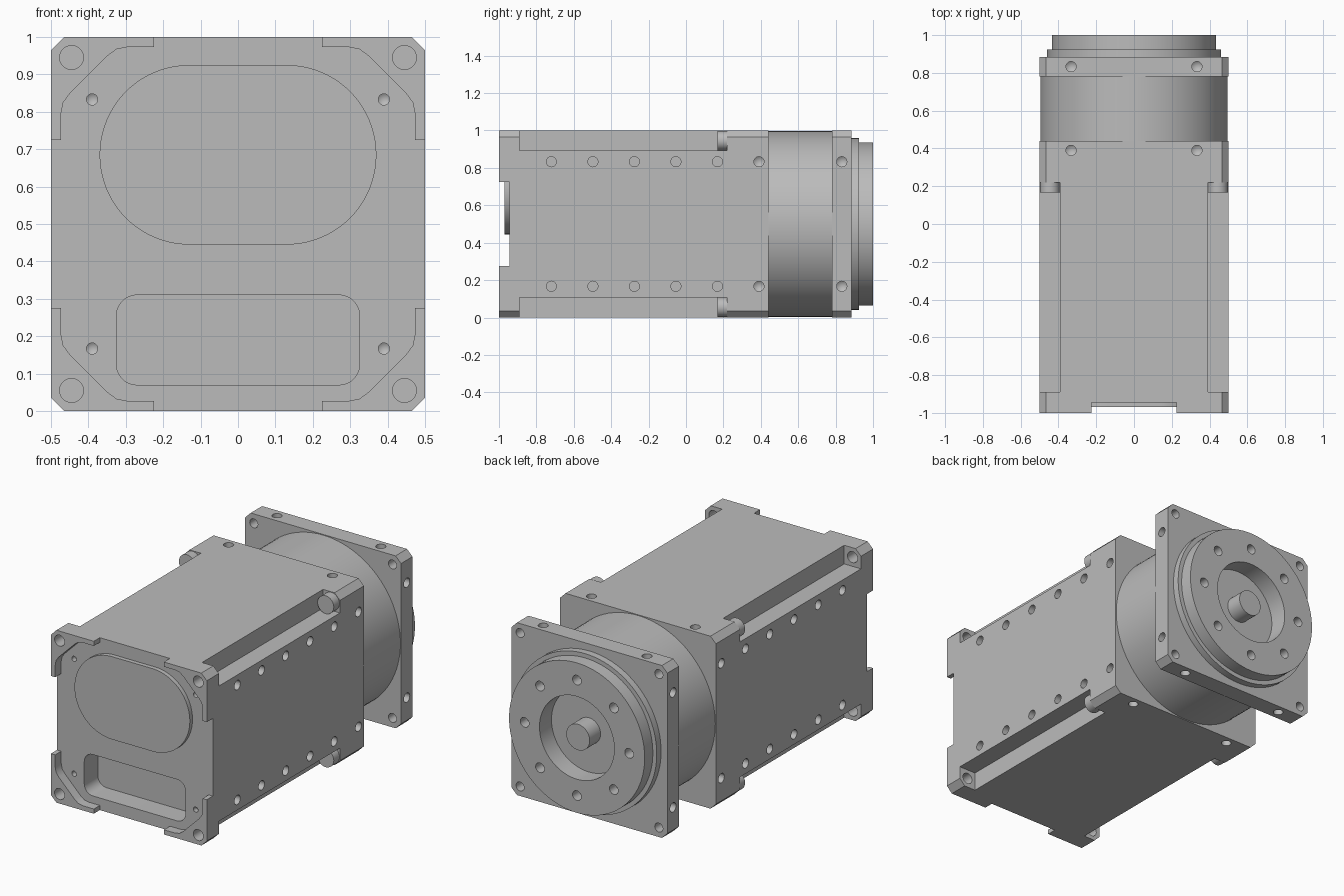
import bpy, bmesh, math
from mathutils import Vector

cube = bpy.data.objects.get("Cube")
if cube:
    bpy.data.objects.remove(cube, do_unlink=True)

metal = bpy.data.materials.new("grey_metal")
metal.use_nodes = True
GREY = (0.5, 0.5, 0.5, 1)
metal.diffuse_color = GREY
metal.node_tree.nodes["Principled BSDF"].inputs["Base Color"].default_value = GREY

MID = 0.5            # height of the long axis
BOLT = 0.445         # corner bolt offset from the axis
SIGNS = (-1, 1)
CORNERS = [(a, b) for a in SIGNS for b in SIGNS]
X, Y, Z = Vector((1, 0, 0)), Vector((0, 1, 0)), Vector((0, 0, 1))


def prism(bm, outline, y0, y1, cx=0, cz=MID):
    """Extrude an x-z outline along y."""
    face = bm.faces.new([bm.verts.new((cx + u, y0, cz + v)) for u, v in outline])
    top = bmesh.ops.extrude_face_region(bm, geom=[face])["geom"]
    verts = [g for g in top if isinstance(g, bmesh.types.BMVert)]
    bmesh.ops.translate(bm, verts=verts, vec=(0, y1 - y0, 0))


def lathe(bm, origin, axis, profile, sides=32):
    """Revolve (radius, distance) points round an axis, capping the ends."""
    turn = axis.to_track_quat('Z', 'Y')
    rings = []
    for r, d in profile:
        count = sides if r > 0 else 1
        rings.append([bm.verts.new(Vector(origin) + turn @ Vector((
            r * math.cos(math.tau * i / sides), r * math.sin(math.tau * i / sides), d)))
            for i in range(count)])
    for a, b in zip(rings, rings[1:]):
        for i in range(sides):
            j = (i + 1) % sides
            quad = [a[i % len(a)], a[j % len(a)], b[j % len(b)], b[i % len(b)]]
            bm.faces.new(list(dict.fromkeys(quad)))
    for ring in (rings[0], rings[-1]):
        if len(ring) > 1:
            bm.faces.new(ring)


def hole(bm, origin, inward, r=0.027, depth=0.06, tip=0.0):
    """Drill cutter, with a conical tip when asked for."""
    profile = [(r, -0.02), (r, depth)]
    if tip:
        profile.append((0, depth + tip))
    lathe(bm, origin, inward, profile, 24)


def rounded(w, h, r, steps=12):
    """Rounded rectangle outline from half sizes."""
    pts = []
    for k, (sx, sy) in enumerate([(1, 1), (-1, 1), (-1, -1), (1, -1)]):
        for i in range(steps + 1):
            a = math.pi / 2 * (k + i / steps)
            p = (sx * (w - r) + r * math.cos(a), sy * (h - r) + r * math.sin(a))
            if not pts or math.dist(p, pts[-1]) > 1e-4:
                pts.append(p)
    if math.dist(pts[0], pts[-1]) < 1e-4:
        pts.pop()
    return pts


def mirrored(quarter):
    """Mirror one quarter outline (from +x to +z) into all four."""
    half = quarter + [(-u, v) for u, v in reversed(quarter)]
    return half + [(-u, -v) for u, v in half]


def make(name, bm):
    bmesh.ops.recalc_face_normals(bm, faces=bm.faces[:])
    mesh = bpy.data.meshes.new(name)
    bm.to_mesh(mesh)
    bm.free()
    mesh.materials.append(metal)
    ob = bpy.data.objects.new(name, mesh)
    bpy.context.collection.objects.link(ob)
    return ob


def activate(ob):
    bpy.ops.object.select_all(action='DESELECT')
    ob.select_set(True)
    bpy.context.view_layer.objects.active = ob


def cut(ob, bm):
    """Subtract a cutter mesh, then discard it."""
    tool = make("cutter", bm)
    tool.hide_render = True
    activate(ob)
    mod = ob.modifiers.new("cut", 'BOOLEAN')
    mod.operation, mod.solver, mod.object = 'DIFFERENCE', 'EXACT', tool
    bpy.ops.object.modifier_apply(modifier=mod.name)
    bpy.data.objects.remove(tool, do_unlink=True)


def smooth(ob):
    activate(ob)
    bpy.ops.object.shade_smooth_by_angle(angle=math.radians(30))


def edge_holes(bm, y, tip):
    """Pairs of holes in the two side faces at one station."""
    for sx, sz in CORNERS:
        hole(bm, (sx * 0.5, y, MID + sz * 0.333), -sx * X, tip=tip)


def deck_holes(bm, y):
    """Pairs of holes in the top and bottom faces at one station."""
    for sx, sz in CORNERS:
        hole(bm, (sx * 0.333, y, MID + sz * 0.5), -sz * Z, tip=0.02)


SQUARE = mirrored([(0.5, 0.465), (0.465, 0.5)])

# Motor body: chamfered square block
bm = bmesh.new()
prism(bm, SQUARE, -1, 0.44)
body = make("motor_body", bm)

# Long corner notches
bm = bmesh.new()
for sx, sz in CORNERS:
    prism(bm, [(-0.055, -0.055), (0.055, -0.055), (0.055, 0.055), (-0.055, 0.055)],
          -0.89, 0.22, sx * 0.447, MID + sz * 0.447)
cut(body, bm)

# Front recess, leaving a raised lug at each corner
bm = bmesh.new()
prism(bm, mirrored([(0.6, 0.225), (0.473, 0.225), (0.473, 0.295), (0.467, 0.325),
                    (0.45, 0.348), (0.348, 0.45), (0.325, 0.467), (0.295, 0.473),
                    (0.225, 0.473), (0.225, 0.6)]), -1.05, -0.945)
cut(body, bm)

# Connector pocket and drilled holes
bm = bmesh.new()
prism(bm, rounded(0.325, 0.12, 0.055), -0.98, -0.82, 0, 0.19)
for sx, sz in CORNERS:
    hole(bm, (sx * BOLT, -1, MID + sz * BOLT), Y, r=0.032, depth=0.13)
    hole(bm, (sx * 0.39, -0.945, MID + sz * 0.333), Y, r=0.015, depth=0.03, tip=0.01)
for i in range(5):
    edge_holes(bm, -0.72 + 0.222 * i, 0)
edge_holes(bm, 0.39, 0.02)
deck_holes(bm, 0.39)
cut(body, bm)
smooth(body)

# Raised oval cover on the front
bm = bmesh.new()
prism(bm, rounded(0.37, 0.24, 0.24, 20), -0.97, -0.93, 0, 0.685)
smooth(make("oval_cover", bm))

# Bolt heads at the rear ends of the notches
bm = bmesh.new()
for sx, sz in CORNERS:
    lathe(bm, (sx * BOLT, 0, MID + sz * BOLT), Y, [(0.052, 0.168), (0.052, 0.23)])
smooth(make("bolt_heads", bm))

# Round gearbox housing
bm = bmesh.new()
lathe(bm, (0, 0, MID), Y, [(0.496, 0.43), (0.496, 0.79)], 96)
smooth(make("gearbox_housing", bm))

# Square mounting flange
bm = bmesh.new()
prism(bm, SQUARE, 0.78, 0.885)
flange = make("mounting_flange", bm)
bm = bmesh.new()
for sx, sz in CORNERS:
    hole(bm, (sx * BOLT, 0.76, MID + sz * BOLT), Y, r=0.026, depth=0.2)
edge_holes(bm, 0.833, 0.02)
deck_holes(bm, 0.833)
cut(flange, bm)
smooth(flange)

# Stepped output hub with a central bore and shaft
bm = bmesh.new()
lathe(bm, (0, 0, MID), Y, [
    (0, 0.86), (0.46, 0.86), (0.46, 0.925), (0.435, 0.925), (0.435, 1),
    (0.24, 1), (0.24, 0.89), (0.075, 0.89), (0.075, 0.99), (0, 0.99)], 96)
hub = make("output_hub", bm)
bm = bmesh.new()
for i in range(8):
    a = math.tau * i / 8
    hole(bm, (0.335 * math.cos(a), 1, MID + 0.335 * math.sin(a)), -Y, r=0.028, tip=0.02)
cut(hub, bm)
smooth(hub)
